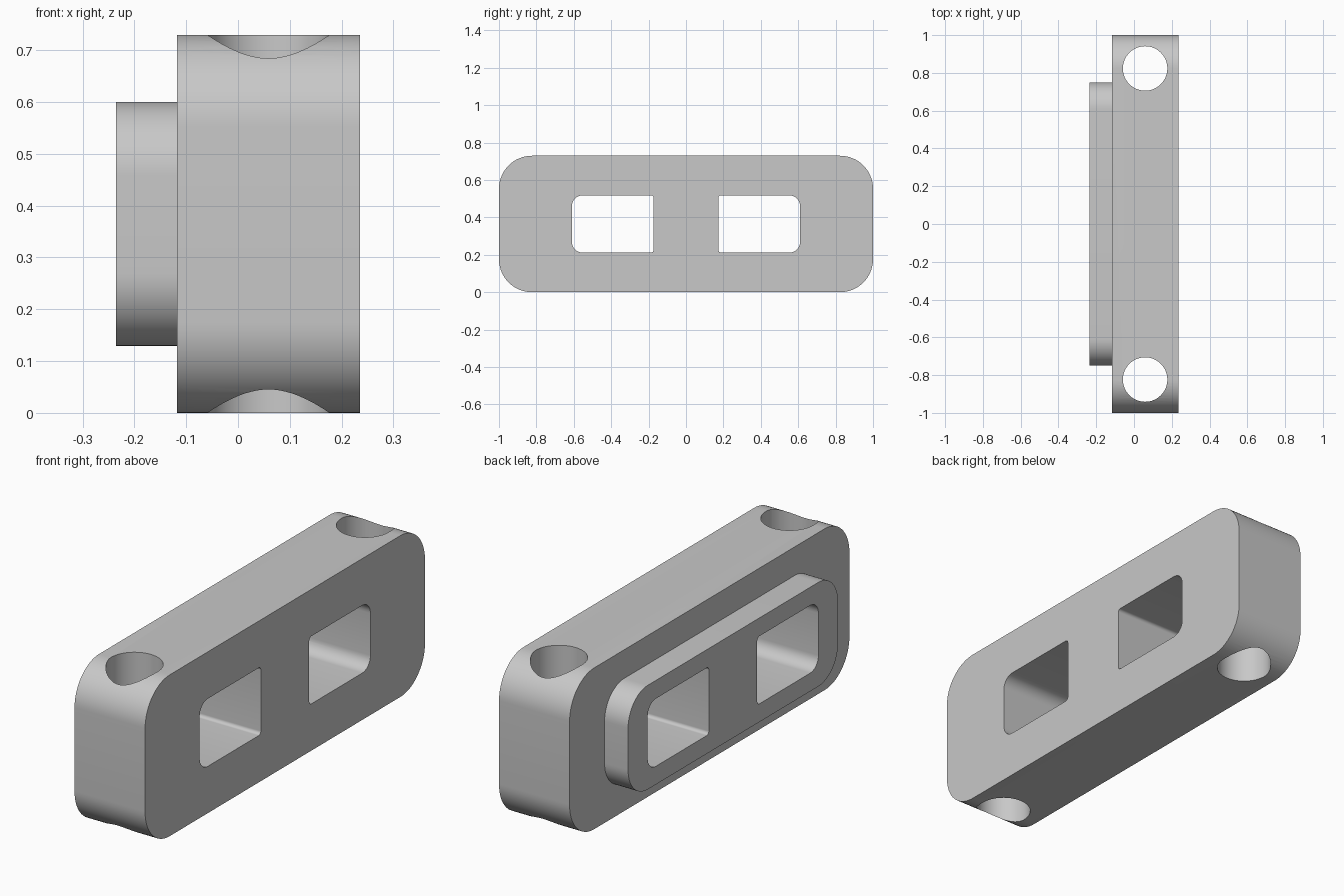
import bpy
import bmesh
from math import cos, sin, pi, radians

cube = bpy.data.objects.get("Cube")
if cube:
    bpy.data.objects.remove(cube, do_unlink=True)

U = 2 / 17            # base module of the part
MID_Z = 3.1 * U       # mid height

grey = bpy.data.materials.new("plain_grey")
grey.use_nodes = True
grey.diffuse_color = (0.58, 0.58, 0.58, 1)
grey.node_tree.nodes["Principled BSDF"].inputs["Base Color"].default_value = grey.diffuse_color


def rounded_slab(name, x0, x1, y0, y1, half_h, r_low, r_high, steps=16):
    """Rounded rectangle in the YZ plane, extruded along X."""
    corners = [(y1, 1, r_high, 1, 0), (y0, 1, r_low, -1, 1),
               (y0, -1, r_low, -1, 2), (y1, -1, r_high, 1, 3)]
    bm = bmesh.new()
    ring = []
    for y, sz, r, sy, quarter in corners:
        cy, cz = y - sy * r, MID_Z + sz * (half_h - r)
        for i in range(steps + 1):
            a = (quarter + i / steps) * pi / 2
            ring.append(bm.verts.new((x0, cy + r * cos(a), cz + r * sin(a))))
    face = bm.faces.new(ring)
    ext = bmesh.ops.extrude_face_region(bm, geom=[face])
    moved = [v for v in ext["geom"] if isinstance(v, bmesh.types.BMVert)]
    bmesh.ops.translate(bm, verts=moved, vec=(x1 - x0, 0, 0))
    bmesh.ops.recalc_face_normals(bm, faces=bm.faces)
    mesh = bpy.data.meshes.new(name)
    bm.to_mesh(mesh)
    bm.free()
    obj = bpy.data.objects.new(name, mesh)
    bpy.context.collection.objects.link(obj)
    mesh.materials.append(grey)
    return obj


def combine(target, tool, operation):
    """Apply a boolean and discard the tool."""
    mod = target.modifiers.new(operation.lower(), "BOOLEAN")
    mod.operation = operation
    mod.solver = "EXACT"
    mod.object = tool
    bpy.ops.object.select_all(action="DESELECT")
    bpy.context.view_layer.objects.active = target
    target.select_set(True)
    bpy.ops.object.modifier_apply(modifier=mod.name)
    bpy.data.objects.remove(tool, do_unlink=True)


# Main block with the raised boss on its right side
block = rounded_slab("block", -U, 2 * U, -1, 1, MID_Z, 1.5 * U, 1.5 * U)
boss = rounded_slab("boss", -2 * U, -U / 2, -0.75, 0.75, 2 * U, 1.2 * U, 1.2 * U)
combine(block, boss, "UNION")

# Windows through the block: wide outer corners, tight inner corners
for side in (-1, 1):
    y0, y1 = sorted((side * 0.173, side * 0.61))
    r_in, r_out = 0.015, 0.058
    r_low, r_high = (r_in, r_out) if side > 0 else (r_out, r_in)
    window = rounded_slab("window_cutter", -0.5, 0.5, y0, y1, 0.153, r_low, r_high, 8)
    combine(block, window, "DIFFERENCE")

# Vertical bolt holes near both ends
for side in (-1, 1):
    bpy.ops.mesh.primitive_cylinder_add(vertices=64, radius=U, depth=2,
                                        location=(U / 2, side * 7 * U, MID_Z))
    hole = bpy.context.object
    hole.data.materials.append(grey)
    combine(block, hole, "DIFFERENCE")

bpy.ops.object.select_all(action="DESELECT")
block.select_set(True)
bpy.context.view_layer.objects.active = block
bpy.ops.object.shade_smooth_by_angle(angle=radians(30))
